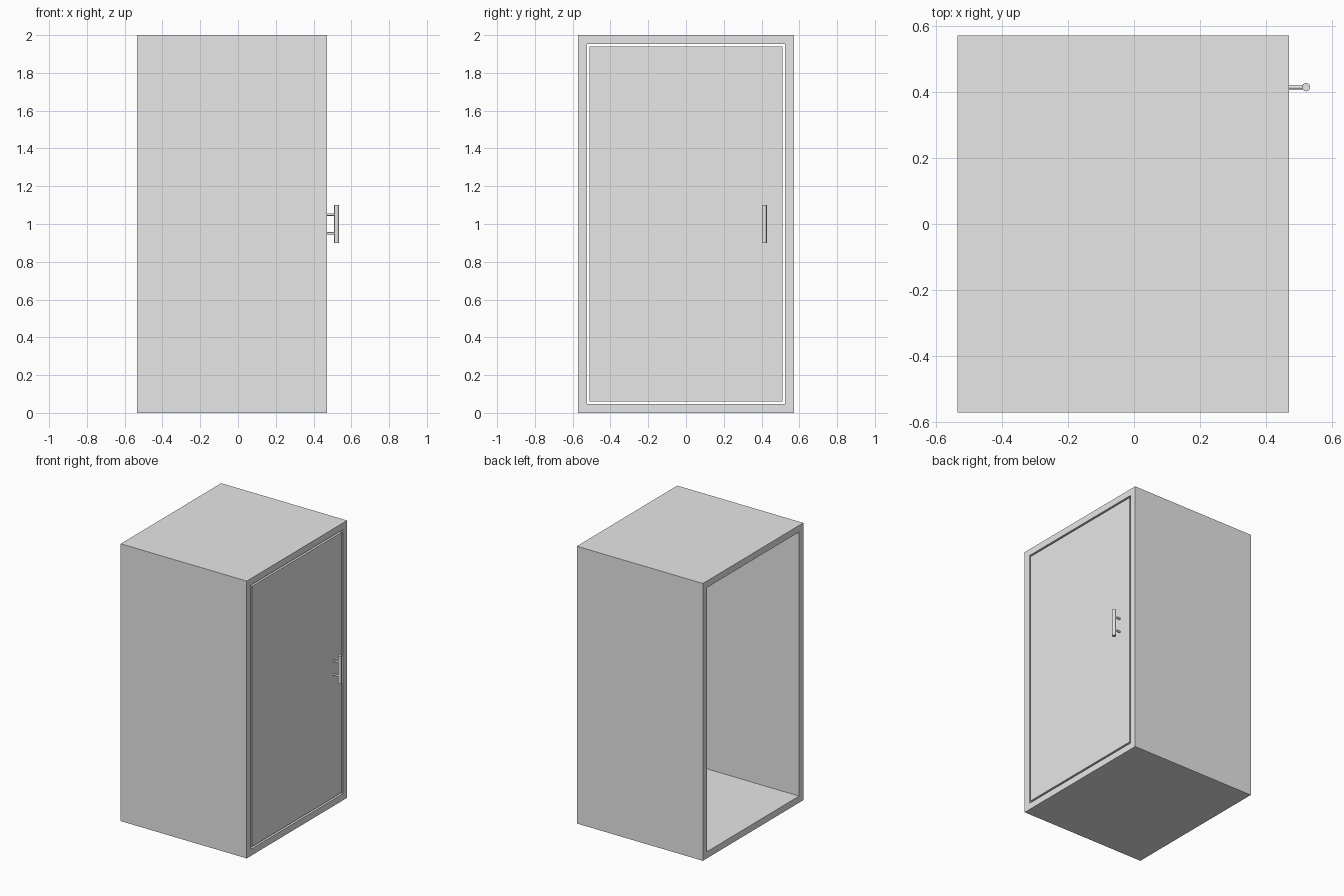
import bpy
import bmesh
from mathutils import Matrix, Vector

if "Cube" in bpy.data.objects:
    bpy.data.objects.remove(bpy.data.objects["Cube"])

# Overall dimensions
BACK, FRONT = -0.535, 0.47
HALF_WIDTH, HEIGHT = 0.572, 2.0
WALL, GAP = 0.048, 0.013
DOOR_THICKNESS = 0.045
HANDLE_X, HANDLE_Y = 0.522, 0.415

grey = bpy.data.materials.new("light_grey")
grey.use_nodes = True
colour = (0.8, 0.8, 0.8, 1)
grey.diffuse_color = colour
grey.node_tree.nodes["Principled BSDF"].inputs["Base Color"].default_value = colour


def make_object(name, bm):
    bmesh.ops.recalc_face_normals(bm, faces=bm.faces)
    mesh = bpy.data.meshes.new(name)
    bm.to_mesh(mesh)
    bm.free()
    mesh.materials.append(grey)
    obj = bpy.data.objects.new(name, mesh)
    bpy.context.collection.objects.link(obj)
    return obj


def rectangle(bm, x, inset):
    """Upright rectangle of vertices, inset from the outer shell."""
    w, low, high = HALF_WIDTH - inset, inset, HEIGHT - inset
    return [bm.verts.new((x, y, z))
            for y, z in ((-w, low), (w, low), (w, high), (-w, high))]


def bridge(bm, a, b):
    for i in range(4):
        j = (i + 1) % 4
        bm.faces.new((a[i], a[j], b[j], b[i]))


def rod(name, start, end, radius):
    start, end = Vector(start), Vector(end)
    axis = end - start
    turn = axis.to_track_quat("Z", "Y").to_matrix().to_4x4()
    bm = bmesh.new()
    bmesh.ops.create_cone(bm, cap_ends=True, segments=32, radius1=radius,
                          radius2=radius, depth=axis.length,
                          matrix=Matrix.Translation((start + end) / 2) @ turn)
    obj = make_object(name, bm)
    for face in obj.data.polygons:
        face.use_smooth = len(face.vertices) == 4
    for edge in obj.data.edges:
        a, b = (obj.data.vertices[v].co for v in edge.vertices)
        edge.use_edge_sharp = (b - a).length < axis.length / 2
    return obj


# Hollow shell, open at both ends
bm = bmesh.new()
loops = [rectangle(bm, x, inset) for x, inset in
         ((BACK, 0), (FRONT, 0), (FRONT, WALL), (BACK, WALL))]
for i in range(4):
    bridge(bm, loops[i], loops[(i + 1) % 4])
make_object("cabinet_shell", bm)

# Inset door panel, flush with the shell and separated by a thin gap
bm = bmesh.new()
inner = rectangle(bm, FRONT - DOOR_THICKNESS, WALL + GAP)
outer = rectangle(bm, FRONT, WALL + GAP)
bridge(bm, inner, outer)
bm.faces.new(inner)
bm.faces.new(outer)
make_object("door", bm)

# Bar handle on two posts
rod("handle_bar", (HANDLE_X, HANDLE_Y, 0.9), (HANDLE_X, HANDLE_Y, 1.1), 0.0125)
for name, z in (("lower_handle_post", 0.95), ("upper_handle_post", 1.05)):
    rod(name, (FRONT - 0.005, HANDLE_Y, z), (HANDLE_X, HANDLE_Y, z), 0.0065)
